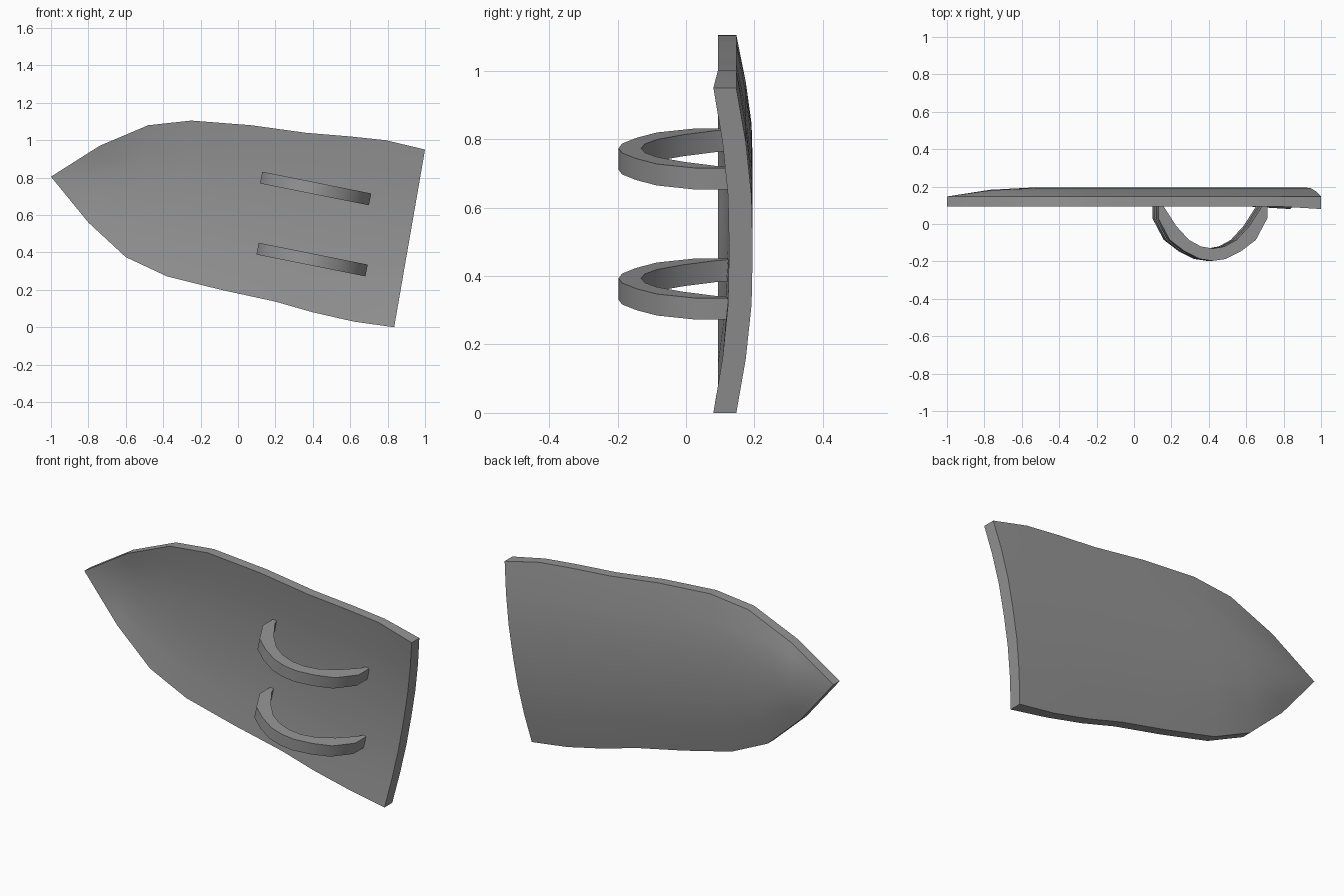
import bpy, bmesh, math
from mathutils import Vector, Matrix

if "Cube" in bpy.data.objects:
    bpy.data.objects.remove(bpy.data.objects["Cube"])

dark = bpy.data.materials.new("dark_grey")
dark.diffuse_color = (.3, .3, .3, 1)
dark.use_nodes = True
dark.node_tree.nodes["Principled BSDF"].inputs["Base Color"].default_value = dark.diffuse_color


def finish(bm, name, angle):
    bmesh.ops.remove_doubles(bm, verts=bm.verts, dist=0.0005)
    bmesh.ops.recalc_face_normals(bm, faces=bm.faces)
    mesh = bpy.data.meshes.new(name)
    bm.to_mesh(mesh)
    bm.free()
    mesh.materials.append(dark)
    obj = bpy.data.objects.new(name, mesh)
    bpy.context.collection.objects.link(obj)
    bpy.ops.object.select_all(action='DESELECT')
    obj.select_set(True)
    bpy.context.view_layer.objects.active = obj
    bpy.ops.object.shade_smooth_by_angle(angle=math.radians(angle))
    return obj


# Shield plate: rings of cross-section from the tip to the straight top edge
upper = [(-1, .805), (-.74, .97), (-.48, 1.08), (-.25, 1.105), (.07, 1.08),
         (.36, 1.04), (.6, 1.02), (.79, 1.0), (1.0, .95)]
lower = [(-1, .805), (-.8, .56), (-.6, .375), (-.38, .272), (-.09, .2),
         (.2, .137), (.4, .08), (.62, .03), (.835, 0)]
dome = [0, .75] + [1] * 7                 # bulge per station
arc = [0, .58, .93, 1, .93, .58, 0]       # bulge across the width
N = len(arc)
bm = bmesh.new()
rings = []
for i, (u, l) in enumerate(zip(upper, lower)):
    rim = .08 if i == 8 else .093
    back, front = [], []
    for j, a in enumerate(arc):
        t = j / (N - 1)
        x = l[0] + (u[0] - l[0]) * t
        z = l[1] + (u[1] - l[1]) * t
        h = a * dome[i]
        back.append(bm.verts.new((x, .147 + .048 * h, z)))
        front.append(bm.verts.new((x, rim + (.126 - rim) * h, z)))
    rings.append(back + front[::-1])
for a, b in zip(rings, rings[1:]):
    for j in range(2 * N):
        k = (j + 1) % (2 * N)
        bm.faces.new((a[j], a[k], b[k], b[j]))
end = rings[-1]
for j in range(N - 1):
    bm.faces.new((end[j], end[j + 1], end[2 * N - 2 - j], end[2 * N - 1 - j]))
bmesh.ops.dissolve_degenerate(bm, dist=0.0005, edges=bm.edges)
finish(bm, "shield_plate", 35)

# Arm straps: tapered half hoops, mirrored profile extruded across the width
outer = [(.297, .13), (.297, .03), (.235, -.085), (.155, -.145), (.07, -.187), (0, -.197)]
inner = [(.28, .13), (.265, .09), (.2, -.01), (.13, -.085), (.065, -.12), (0, -.131)]


def mirrored(half):
    return half + [(-u, y) for u, y in half[-2::-1]]


def strap(name, cx, cz):
    bm = bmesh.new()
    m = Matrix.Translation((cx, 0, cz)) @ Matrix.Rotation(math.radians(11.3), 4, 'Y')
    rows = []
    for (uo, yo), (ui, yi) in zip(mirrored(outer), mirrored(inner)):
        rows.append([bm.verts.new(m @ Vector(p)) for p in (
            (uo, yo, -.032), (uo, yo, .032), (ui, yi, .032), (ui, yi, -.032))])
    for a, b in zip(rows, rows[1:]):
        for j in range(4):
            k = (j + 1) % 4
            bm.faces.new((a[j], a[k], b[k], b[j]))
    bm.faces.new(rows[0])
    bm.faces.new(rows[-1])
    finish(bm, name, 30)


strap("upper_strap", .415, .742)
strap("lower_strap", .396, .362)
